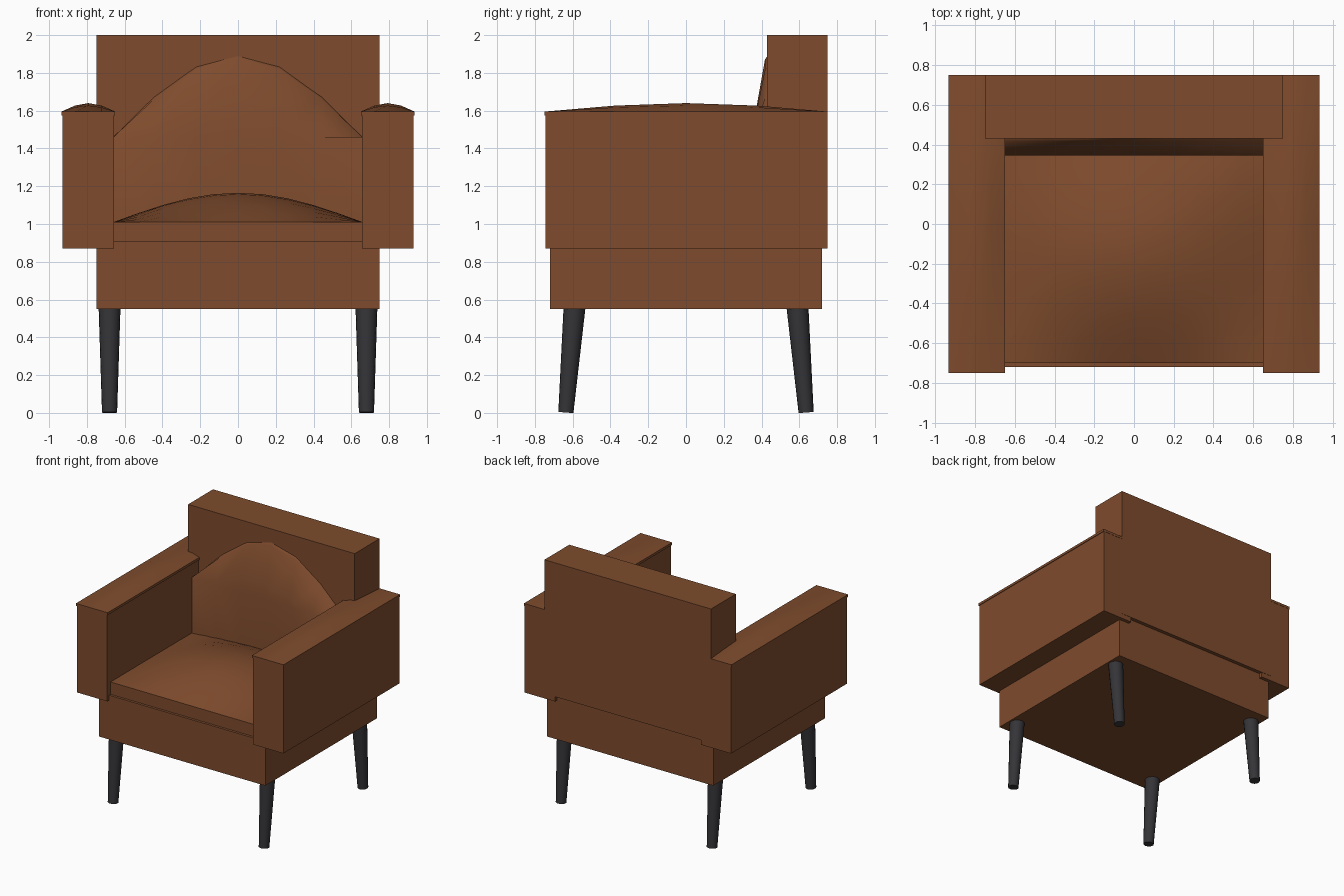
import bpy, bmesh
from math import sin, pi, radians, atan2, hypot
from mathutils import Matrix

if "Cube" in bpy.data.objects:
    bpy.data.objects.remove(bpy.data.objects["Cube"])


def material(name, rgb):
    m = bpy.data.materials.new(name)
    m.diffuse_color = (*rgb, 1)
    m.use_nodes = True
    m.node_tree.nodes["Principled BSDF"].inputs["Base Color"].default_value = m.diffuse_color
    return m


leather = material("brown_leather", (0.21, 0.071, 0.026))
dark = material("dark_metal", (0.035, 0.035, 0.04))


def finish(name, bm, mat, angle=30):
    bmesh.ops.recalc_face_normals(bm, faces=bm.faces[:])
    me = bpy.data.meshes.new(name)
    bm.to_mesh(me)
    bm.free()
    ob = bpy.data.objects.new(name, me)
    bpy.context.collection.objects.link(ob)
    me.materials.append(mat)
    bpy.ops.object.select_all(action='DESELECT')
    ob.select_set(True)
    bpy.context.view_layer.objects.active = ob
    bpy.ops.object.shade_smooth_by_angle(angle=radians(angle))
    return ob


def box(name, x0, x1, y0, y1, z0, z1):
    bm = bmesh.new()
    m = (Matrix.Translation(((x0 + x1) / 2, (y0 + y1) / 2, (z0 + z1) / 2))
         @ Matrix.Diagonal((x1 - x0, y1 - y0, z1 - z0, 1)))
    bmesh.ops.create_cube(bm, size=1, matrix=m)
    return finish(name, bm, leather)


def sine_profile(y0, y1, n):
    return [(y0 + (y1 - y0) * j / n, sin(pi * j / n)) for j in range(n + 1)]


def cushion(name, x0, x1, z0, z1, crown, nx, profile, angle=40):
    """Box whose top bulges: sine across x, given (y, weight) profile along y."""
    bm = bmesh.new()
    top = [[bm.verts.new((x0 + (x1 - x0) * i / nx, y,
                          z1 + crown * w * sin(pi * i / nx)))
            for i in range(nx + 1)] for y, w in profile]
    for a, b in zip(top, top[1:]):
        for i in range(nx):
            bm.faces.new((a[i], a[i + 1], b[i + 1], b[i]))
    rim = (top[0] + [r[-1] for r in top[1:]] + top[-1][-2::-1]
           + [r[0] for r in top[-2:0:-1]])
    low = [bm.verts.new((v.co.x, v.co.y, z0)) for v in rim]
    for i in range(len(rim)):
        k = (i + 1) % len(rim)
        bm.faces.new((rim[i], low[i], low[k], rim[k]))
    bm.faces.new(low)
    return finish(name, bm, leather, angle)


# Upholstered base and backrest
box("seat_base", -0.75, 0.75, -0.72, 0.72, 0.55, 0.91)
box("backrest", -0.75, 0.75, 0.43, 0.75, 0.91, 2.0)

# Arms with slightly overhanging domed pads
for side, s in (("right", 1), ("left", -1)):
    xa, xb = sorted((s * 0.657, s * 0.93))
    box(side + "_arm", xa, xb, -0.745, 0.748, 0.87, 1.585)
    xa, xb = sorted((s * 0.65, s * 0.935))
    cushion(side + "_arm_pad", xa, xb, 1.575, 1.595, 0.045, 4,
            sine_profile(-0.75, 0.75, 4))

# Domed seat and back cushions
cushion("seat_cushion", -0.66, 0.66, 0.90, 1.01, 0.155, 10,
        sine_profile(-0.70, 0.43, 10))
cushion("back_cushion", -0.66, 0.66, 0.95, 1.46, 0.435, 6,
        [(0.345, 0), (0.418, 0.945), (0.434, 1), (0.5, 1)])

# Tapered legs, splayed front and back
Y_TOP, Y_FOOT, H = 0.59, 0.636, 0.56
for end, e in (("front", -1), ("back", 1)):
    for side, s in (("right", 1), ("left", -1)):
        bm = bmesh.new()
        tilt = atan2(Y_FOOT - Y_TOP, H)
        m = (Matrix.Translation((s * 0.68, e * (Y_TOP + Y_FOOT) / 2, H / 2 + 0.002))
             @ Matrix.Rotation(e * tilt, 4, 'X'))
        bmesh.ops.create_cone(bm, cap_ends=True, segments=16, radius1=0.04,
                              radius2=0.058, depth=hypot(Y_FOOT - Y_TOP, H), matrix=m)
        finish(f"{end}_{side}_leg", bm, dark)
